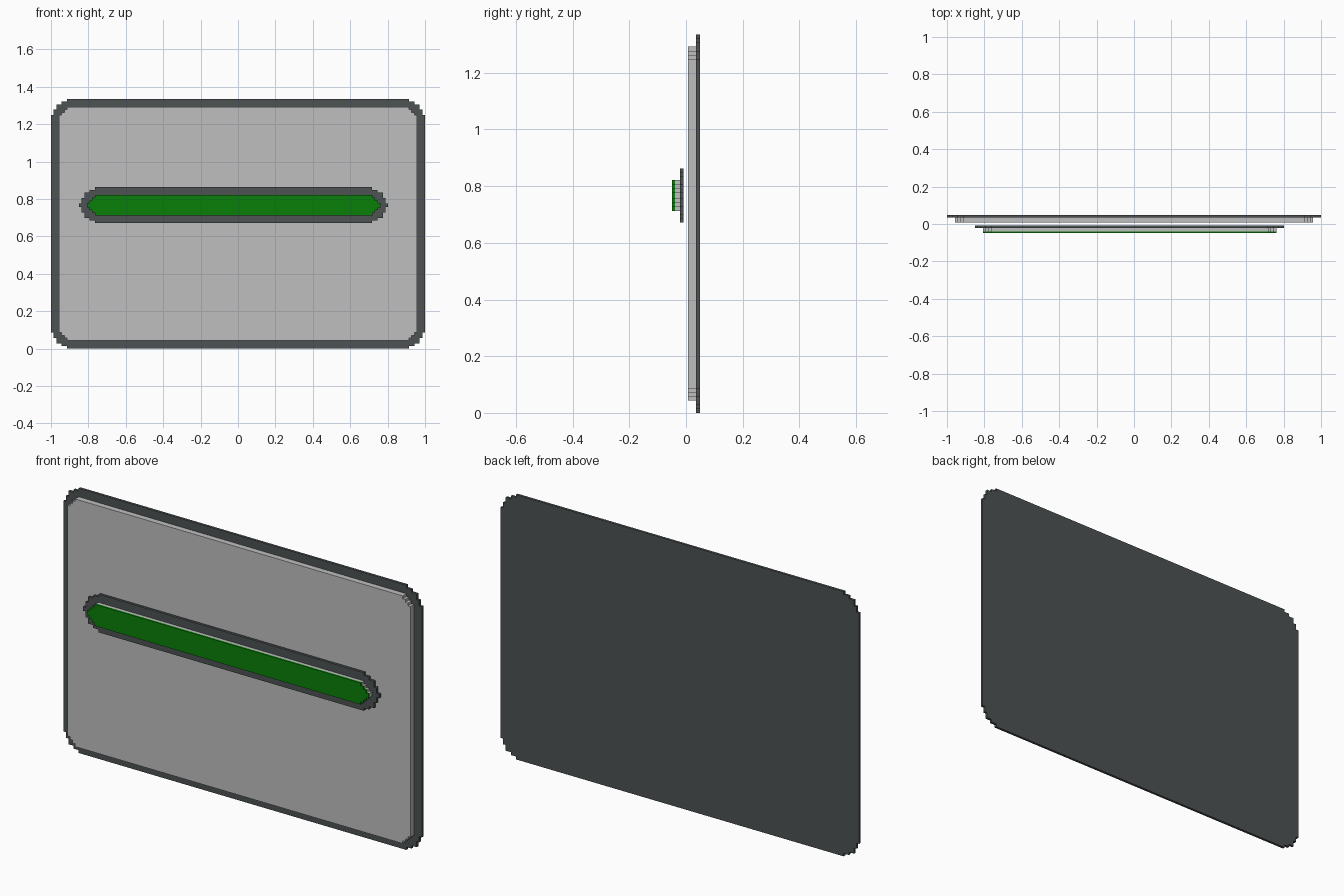
import bpy
import bmesh

cube = bpy.data.objects.get("Cube")
if cube:
    bpy.data.objects.remove(cube, do_unlink=True)

STEP = 0.0143  # size of one stair step on the corners
# Corner outlines in steps, running from the side edge to the top edge
ROUND_CORNER = [(0, 6), (1, 6), (1, 4), (2, 4), (2, 2), (4, 2), (4, 1), (6, 1), (6, 0)]
STAIR_CORNER = [(0, 3), (1, 3), (1, 2), (2, 2), (2, 1), (3, 1), (3, 0)]


def make_material(name, color):
    mat = bpy.data.materials.new(name)
    mat.use_nodes = True
    mat.diffuse_color = color
    mat.node_tree.nodes["Principled BSDF"].inputs["Base Color"].default_value = color
    return mat


def stepped_plate(name, x_range, z_range, y_range, corner, mat):
    """Extruded rectangle with stair-stepped corners, facing -y."""
    (x0, x1), (z0, z1), (y0, y1) = x_range, z_range, y_range
    pts = [(a * STEP, b * STEP) for a, b in corner]
    back = pts[::-1]
    outline = ([(x0 + a, z0 + b) for a, b in back]
               + [(x0 + a, z1 - b) for a, b in pts]
               + [(x1 - a, z1 - b) for a, b in back]
               + [(x1 - a, z0 + b) for a, b in pts])
    bm = bmesh.new()
    face = bm.faces.new([bm.verts.new((x, y0, z)) for x, z in outline])
    ext = bmesh.ops.extrude_face_region(bm, geom=[face], use_keep_orig=True)
    verts = [g for g in ext["geom"] if isinstance(g, bmesh.types.BMVert)]
    bmesh.ops.translate(bm, verts=verts, vec=(0, y1 - y0, 0))
    bmesh.ops.recalc_face_normals(bm, faces=bm.faces[:])
    mesh = bpy.data.meshes.new(name)
    bm.to_mesh(mesh)
    bm.free()
    mesh.materials.append(mat)
    obj = bpy.data.objects.new(name, mesh)
    bpy.context.collection.objects.link(obj)
    return obj


dark = make_material("dark_slate", (0.075, 0.084, 0.086, 1))
grey = make_material("light_grey", (0.52, 0.52, 0.52, 1))
green = make_material("green", (0.003, 0.216, 0.003, 1))

# Main panel on its dark backing
stepped_plate("back_plate", (-1, 1), (0, 1.335), (0.036, 0.049), ROUND_CORNER, dark)
stepped_plate("front_panel", (-0.957, 0.957), (0.043, 1.292), (0.007, 0.036), STAIR_CORNER, grey)

# Raised bar: dark surround, grey body and green face
stepped_plate("bar_surround", (-0.85, 0.803), (0.671, 0.863), (-0.022, -0.009), ROUND_CORNER, dark)
stepped_plate("bar_body", (-0.808, 0.762), (0.713, 0.822), (-0.039, -0.022), STAIR_CORNER, grey)
stepped_plate("bar_face", (-0.808, 0.762), (0.713, 0.822), (-0.049, -0.039), STAIR_CORNER, green)
